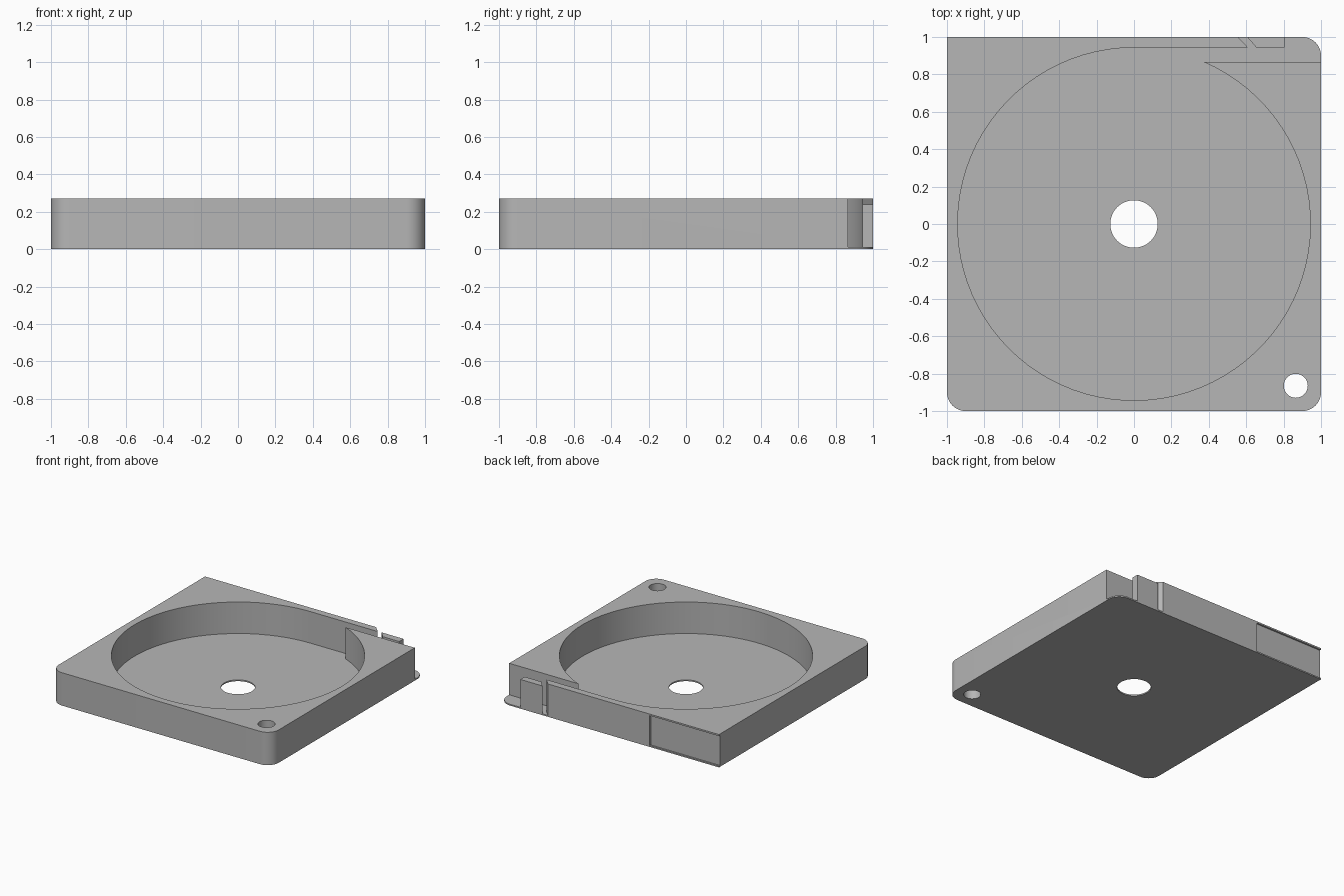
import bpy
import bmesh
from math import sin, cos, pi, atan2, radians

if "Cube" in bpy.data.objects:
    bpy.data.objects.remove(bpy.data.objects["Cube"])

HEIGHT, FLOOR, RADIUS = 0.27, 0.011, 0.943
CHANNEL = 0.867          # inner side of the exit channel

grey = bpy.data.materials.new("plain grey")
grey.use_nodes = True
grey.diffuse_color = (0.47, 0.47, 0.47, 1)
grey.node_tree.nodes["Principled BSDF"].inputs["Base Color"].default_value = grey.diffuse_color


def arc(cx, cy, r, start, end, steps):
    """Points on an arc, angles in radians."""
    angles = [start + (end - start) * i / steps for i in range(steps + 1)]
    return [(cx + r * cos(a), cy + r * sin(a)) for a in angles]


def prism(name, outline, z0, z1):
    """Extrude a counter-clockwise outline from z0 to z1."""
    bm = bmesh.new()
    base = bm.faces.new([bm.verts.new((x, y, z0)) for x, y in outline])
    top = bmesh.ops.extrude_face_region(bm, geom=[base])["geom"]
    bmesh.ops.translate(bm, vec=(0, 0, z1 - z0),
                        verts=[v for v in top if isinstance(v, bmesh.types.BMVert)])
    bmesh.ops.recalc_face_normals(bm, faces=bm.faces)
    mesh = bpy.data.meshes.new(name)
    bm.to_mesh(mesh)
    bm.free()
    mesh.materials.append(grey)
    obj = bpy.data.objects.new(name, mesh)
    bpy.context.collection.objects.link(obj)
    return obj


def cut(target, cutter):
    """Subtract the cutter from the target and discard it."""
    cutter.hide_render = True
    mod = target.modifiers.new("cut", "BOOLEAN")
    mod.operation, mod.solver, mod.object = "DIFFERENCE", "EXACT", cutter
    bpy.context.view_layer.objects.active = target
    bpy.ops.object.modifier_apply(modifier=mod.name)
    bpy.data.objects.remove(cutter)


# Square body: three rounded corners and one sharp corner
r = 0.1
c = 1 - r
outline = [(-1, 1)]
for cx, cy, start in ((-c, -c, pi), (c, -c, 1.5 * pi), (c, c, 0)):
    outline += arc(cx, cy, r, start, start + pi / 2, 10)
body = prism("case_body", outline, 0, HEIGHT)

# Round pocket running tangentially into the exit channel and open corner
mouth = atan2(CHANNEL, (RADIUS ** 2 - CHANNEL ** 2) ** 0.5)
pocket = arc(0, 0, RADIUS, pi / 2, 2 * pi + mouth, 80)
pocket += [(1.2, CHANNEL), (1.2, 1.057), (0.5, 1.057), (0.61, RADIUS)]
cut(body, prism("pocket_cutter", pocket, FLOOR, 0.5))

# Centre hole and corner hole
for x, y, radius in ((0, 0, 0.127), (0.865, -0.865, 0.064)):
    hole = arc(x, y, radius, 0, 2 * pi, 40)[:-1]
    cut(body, prism("hole_cutter", hole, -0.1, 0.5))

# Shallow recess on the back wall
recess = [(-1.1, 0.986), (-0.37, 0.986), (-0.37, 1.1), (-1.1, 1.1)]
cut(body, prism("recess_cutter", recess, FLOOR, 0.257))

# Lower tab beyond the slanted slit
tab = prism("exit_tab", [(0.655, RADIUS), (0.805, RADIUS), (0.805, 1), (0.605, 1)],
            FLOOR, 0.24)

# Smooth curved walls with crisp edges
bpy.ops.object.select_all(action="DESELECT")
body.select_set(True)
bpy.context.view_layer.objects.active = body
bpy.ops.object.shade_smooth_by_angle(angle=radians(30))
